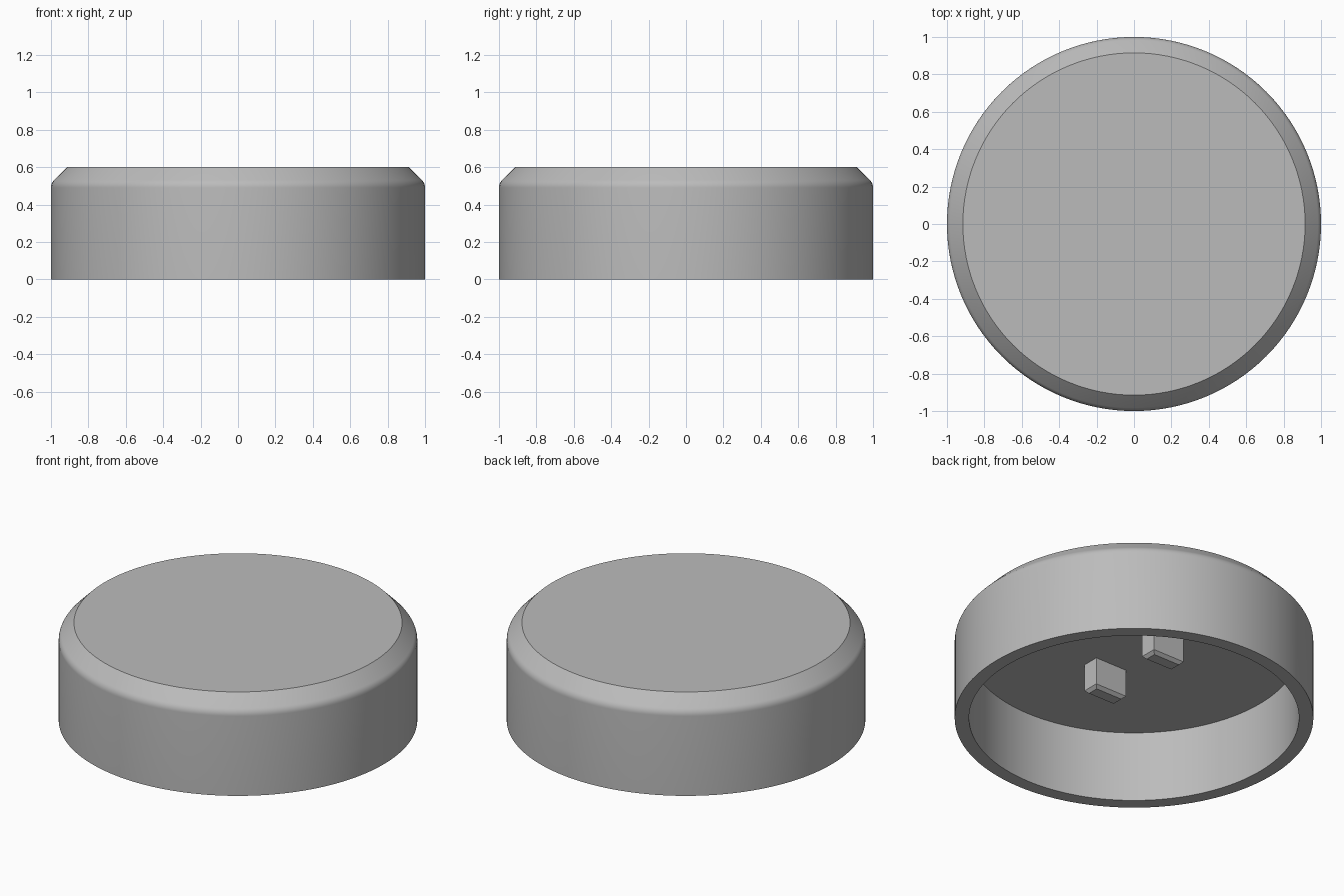
import bpy, bmesh, math

cube = bpy.data.objects.get("Cube")
if cube:
    bpy.data.objects.remove(cube, do_unlink=True)

grey = bpy.data.materials.new("neutral grey")
grey.use_nodes = True
colour = (0.5, 0.5, 0.5, 1)
grey.diffuse_color = colour
grey.node_tree.nodes["Principled BSDF"].inputs["Base Color"].default_value = colour

CEILING = 0.435


def finish(bm, name):
    bmesh.ops.recalc_face_normals(bm, faces=bm.faces)
    mesh = bpy.data.meshes.new(name)
    bm.to_mesh(mesh)
    bm.free()
    mesh.materials.append(grey)
    obj = bpy.data.objects.new(name, mesh)
    bpy.context.collection.objects.link(obj)
    return obj


# Hollow round cap: a revolved section with a chamfer that rounds into the wall
radius = 0.058
fillet = [(1 - radius + radius * math.cos(a), 0.49 + radius * math.sin(a))
          for a in (math.radians(45 * i / 6) for i in range(7))]
section = [(0, CEILING), (0.92, CEILING), (0.92, 0), (1, 0),
           *fillet, (0.915, 0.6), (0, 0.6)]
bm = bmesh.new()
verts = [bm.verts.new((r, 0, z)) for r, z in section]
edges = [bm.edges.new(pair) for pair in zip(verts, verts[1:])]
bmesh.ops.spin(bm, geom=verts + edges, cent=(0, 0, 0), axis=(0, 0, 1),
               angle=math.tau, steps=128, use_duplicate=False)
bmesh.ops.remove_doubles(bm, verts=bm.verts, dist=0.0001)
cap = finish(bm, "cap_shell")
bpy.ops.object.select_all(action="DESELECT")
cap.select_set(True)
bpy.context.view_layer.objects.active = cap
bpy.ops.object.shade_smooth_by_angle(angle=math.radians(30))


# Two prongs under the ceiling, with chamfered lower edges
def prong(name, y):
    top, bottom = CEILING + 0.02, 0.25
    bm = bmesh.new()
    bmesh.ops.create_cube(bm, size=1)
    bmesh.ops.scale(bm, vec=(0.215, 0.103, top - bottom), verts=bm.verts)
    bmesh.ops.translate(bm, vec=(0, y, (top + bottom) / 2), verts=bm.verts)
    lower = [e for e in bm.edges if all(v.co.z < CEILING - 0.1 for v in e.verts)]
    bmesh.ops.bevel(bm, geom=lower, offset=0.018, segments=1, affect="EDGES")
    finish(bm, name)


prong("front_prong", -0.25)
prong("back_prong", 0.25)
